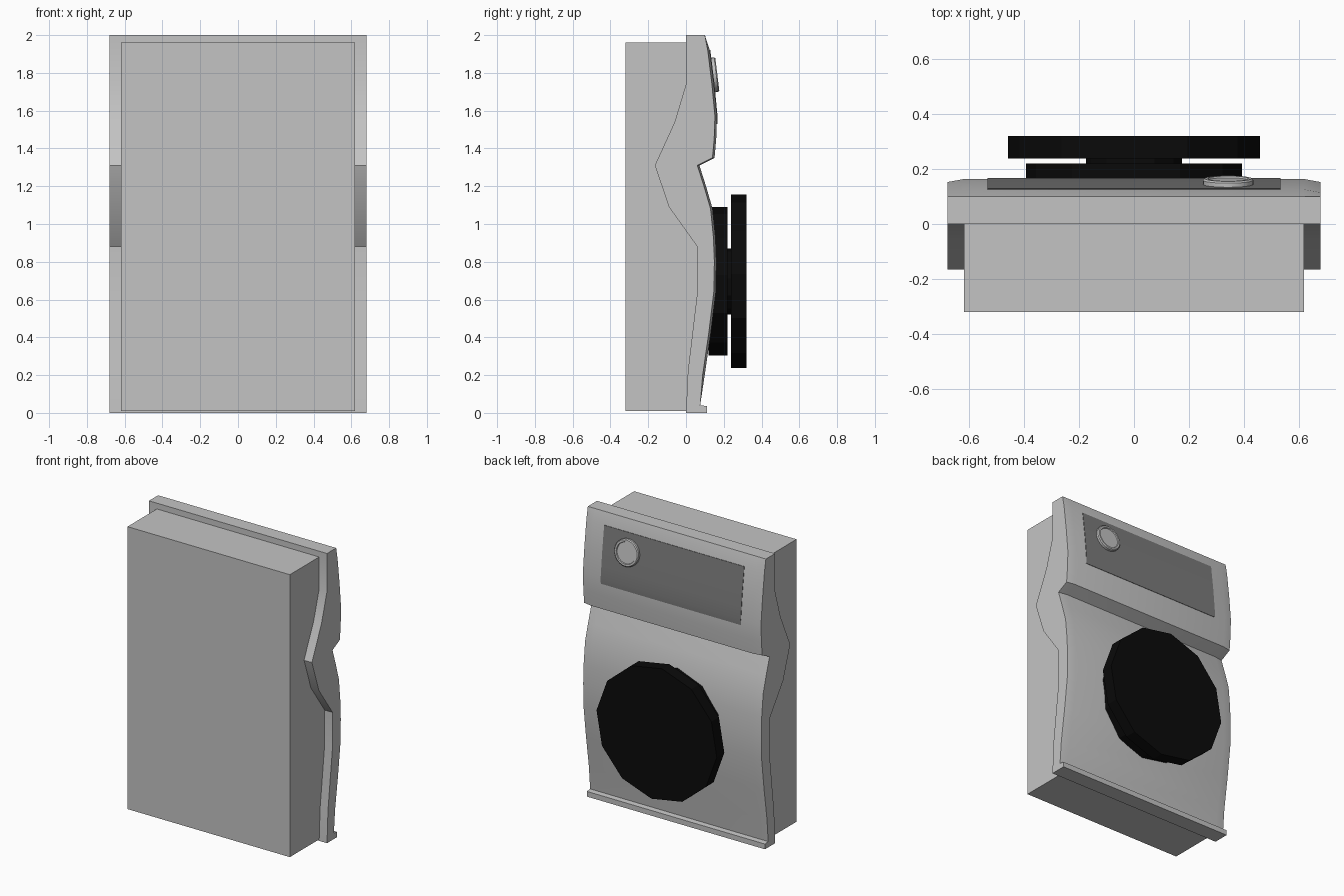
import bpy, bmesh
from math import radians
from mathutils import Matrix

cube = bpy.data.objects.get("Cube")
if cube:
    bpy.data.objects.remove(cube, do_unlink=True)


def material(name, value):
    m = bpy.data.materials.new(name)
    m.use_nodes = True
    color = (value, value, value, 1)
    m.diffuse_color = color
    m.node_tree.nodes["Principled BSDF"].inputs["Base Color"].default_value = color
    return m


silver = material("silver_grey", 0.55)
dark = material("dark_grey", 0.2)
black = material("black", 0.003)


def finish(name, bm, mat, smooth=False):
    bmesh.ops.recalc_face_normals(bm, faces=bm.faces[:])
    mesh = bpy.data.meshes.new(name)
    bm.to_mesh(mesh)
    bm.free()
    mesh.materials.append(mat)
    obj = bpy.data.objects.new(name, mesh)
    bpy.context.collection.objects.link(obj)
    if smooth:
        bpy.ops.object.select_all(action='DESELECT')
        obj.select_set(True)
        bpy.context.view_layer.objects.active = obj
        bpy.ops.object.shade_smooth_by_angle(angle=radians(35))
    return obj


def loft(name, sections, mat, smooth=False):
    """Join matching closed outlines, given as (x, [(y, z)]), and cap the ends."""
    bm = bmesh.new()
    rings = [[bm.verts.new((x, y, z)) for y, z in pts] for x, pts in sections]
    for a, b in zip(rings, rings[1:]):
        for i in range(len(a)):
            j = (i + 1) % len(a)
            bm.faces.new((a[i], a[j], b[j], b[i]))
    bm.faces.new(rings[0])
    bm.faces.new(rings[-1])
    return finish(name, bm, mat, smooth)


def disc(name, center, radius, depth, sides, mat, tilt=0, turn=0, rim=0):
    """Cylinder whose axis points to the back, with an optional recessed cap."""
    bm = bmesh.new()
    bmesh.ops.create_cone(bm, cap_ends=True, segments=sides, radius1=radius,
                          radius2=radius, depth=depth)
    if rim:
        bm.faces.ensure_lookup_table()
        cap = max(bm.faces, key=lambda f: f.calc_center_median().z)
        bmesh.ops.bevel(bm, geom=list(cap.edges), offset=rim / 2, segments=1,
                        affect='EDGES')
        cap = max(bm.faces, key=lambda f: f.calc_center_median().z)
        bmesh.ops.inset_region(bm, faces=[cap], thickness=rim)
        bmesh.ops.inset_region(bm, faces=[cap], thickness=rim / 4, depth=-rim / 2)
    bm.transform(Matrix.Translation(center)
                 @ Matrix.Rotation(radians(tilt - 90), 4, 'X')
                 @ Matrix.Rotation(radians(-turn), 4, 'Z'))
    return finish(name, bm, mat, smooth=rim > 0)


# Plain cabinet box
loft("cabinet", [(x, [(-0.32, 0.01), (0.064, 0.01), (0.064, 1.96), (-0.32, 1.96)])
                 for x in (-0.62, 0.62)], silver)

# Wavy fascia: outer outline, then the back outline of its side flanges
outer = [(0.1, 2), (0.115, 1.92), (0.137, 1.74), (0.153, 1.57), (0.149, 1.45),
         (0.14, 1.35), (0.06, 1.31), (0.095, 1.2), (0.13, 1.08), (0.145, 0.93),
         (0.15, 0.8), (0.147, 0.64), (0.12, 0.42), (0.088, 0.2), (0.075, 0.04)]
lip = [(0.11, 0.036), (0.11, 0)]
inner = [(0, 0), (0.01, 0.22), (0.06, 0.64), (0.06, 0.88), (-0.09, 1.09),
         (-0.165, 1.31), (-0.06, 1.54), (0, 1.74), (0, 2)]
crown = 0.011
raised = [outer[0]] + [(y + crown, z) for y, z in outer[1:-1]] + [outer[-1]]
loft("fascia", [(-0.68, outer + lip + inner), (-0.62, raised + lip + inner),
                (0.62, raised + lip + inner), (0.68, outer + lip + inner)],
     silver, smooth=True)


def surface_y(z):
    for (y0, z0), (y1, z1) in zip(raised, raised[1:]):
        if z1 <= z <= z0:
            return y0 + (y1 - y0) * (z0 - z) / (z0 - z1)


# Thin dark control plate that follows the fascia
levels = (1.92, 1.83, 1.74, 1.65, 1.57, 1.53)
face = [(surface_y(z) + 0.003, z) for z in levels]
back = [(y - 0.006, z) for y, z in reversed(face)]
loft("control_plate", [(x, face + back) for x in (-0.535, 0.535)], dark, smooth=True)

# Round knob
disc("knob", (0.343, 0.148, 1.79), 0.092, 0.036, 24, silver, tilt=7, rim=0.012)

# Stacked black discs
for name, y0, y1, radius in (("base_disc", 0.12, 0.22, 0.395),
                             ("disc_neck", 0.21, 0.245, 0.176),
                             ("outer_disc", 0.238, 0.32, 0.461)):
    disc(name, (0, (y0 + y1) / 2, 0.696), radius, y1 - y0, 12, black, turn=5)
